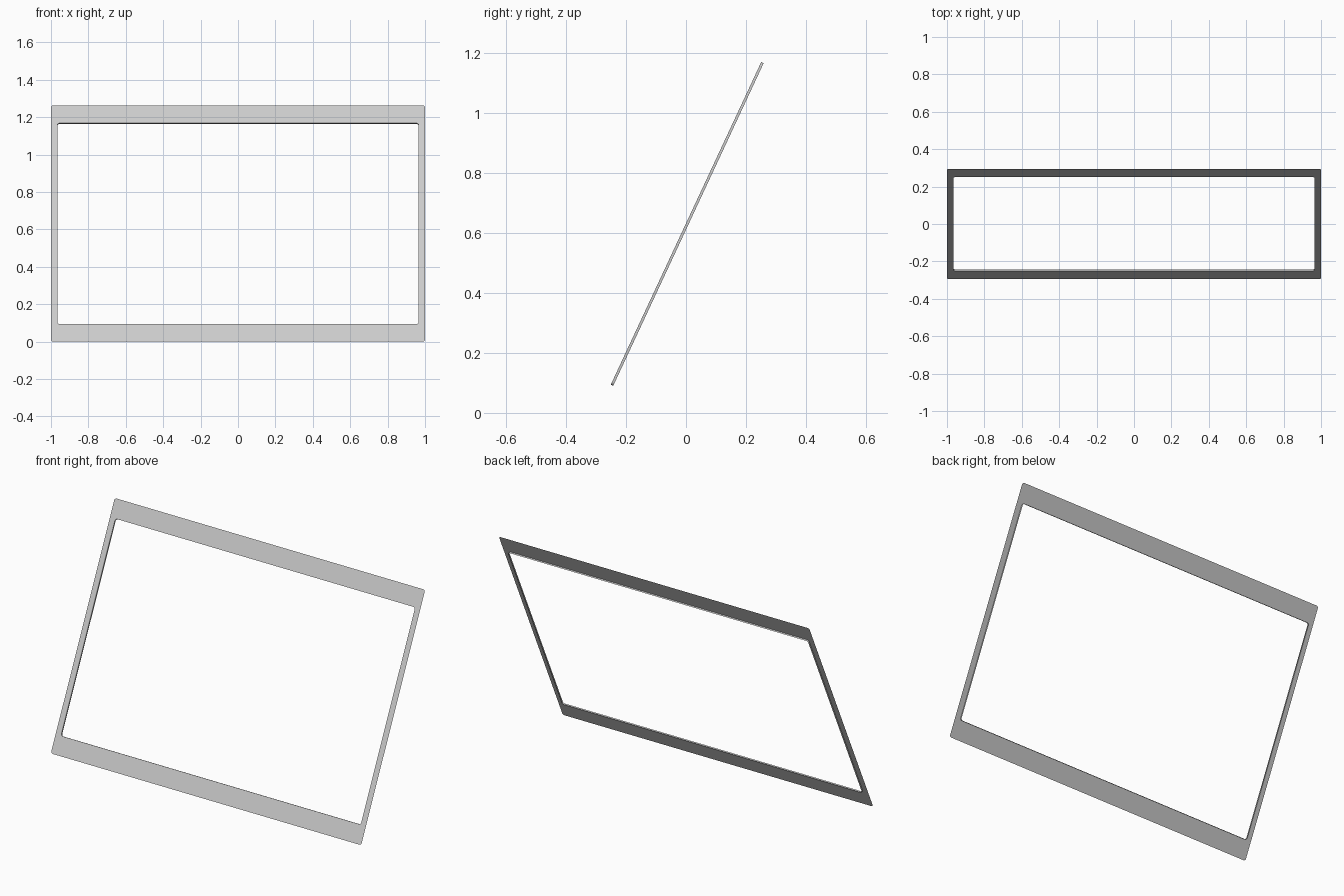
import bpy, bmesh, math
from mathutils import Matrix

if "Cube" in bpy.data.objects:
    bpy.data.objects.remove(bpy.data.objects["Cube"])

TILT = math.radians(25)      # lean back from vertical
HALF_W, HALF_L = 1.0, 0.6965
OPEN_W, OPEN_L = 0.966, 0.5925
LIP = 0.009
CORNER_STEPS = 4


def rounded_loop(bm, hw, hl, r, y):
    """Rounded rectangle in the XZ plane at depth y."""
    verts = []
    for i, (sx, sz) in enumerate([(1, 1), (-1, 1), (-1, -1), (1, -1)]):
        for k in range(CORNER_STEPS + 1):
            a = math.pi / 2 * (i + k / CORNER_STEPS)
            verts.append(bm.verts.new((sx * (hw - r) + r * math.cos(a), y,
                                       sz * (hl - r) + r * math.sin(a))))
    return verts


def bridge(bm, a, b):
    n = len(a)
    for i in range(n):
        j = (i + 1) % n
        bm.faces.new((a[i], b[i], b[j], a[j]))


bm = bmesh.new()
# Thin flat bezel, then a shallow lip turned back around the opening
outer = rounded_loop(bm, HALF_W, HALF_L, 0.012, 0)
inner = rounded_loop(bm, OPEN_W, OPEN_L, 0.012, 0)
back = rounded_loop(bm, OPEN_W, OPEN_L, 0.012, LIP)
bridge(bm, outer, inner)
bridge(bm, inner, back)

# Lean the frame back and rest its lower edge on the ground
bmesh.ops.transform(bm, verts=bm.verts, matrix=Matrix.Rotation(-TILT, 4, 'X'))
low = min(v.co.z for v in bm.verts)
bmesh.ops.translate(bm, verts=bm.verts, vec=(0, 0, -low))

# Face the bezel forwards
bm.normal_update()
if bm.faces[:][0].normal.y > 0:
    bmesh.ops.reverse_faces(bm, faces=bm.faces)

mesh = bpy.data.meshes.new("bezel_frame")
bm.to_mesh(mesh)
bm.free()
frame = bpy.data.objects.new("bezel_frame", mesh)
bpy.context.collection.objects.link(frame)
bpy.context.view_layer.objects.active = frame
frame.select_set(True)
bpy.ops.object.shade_smooth_by_angle(angle=math.radians(30))
